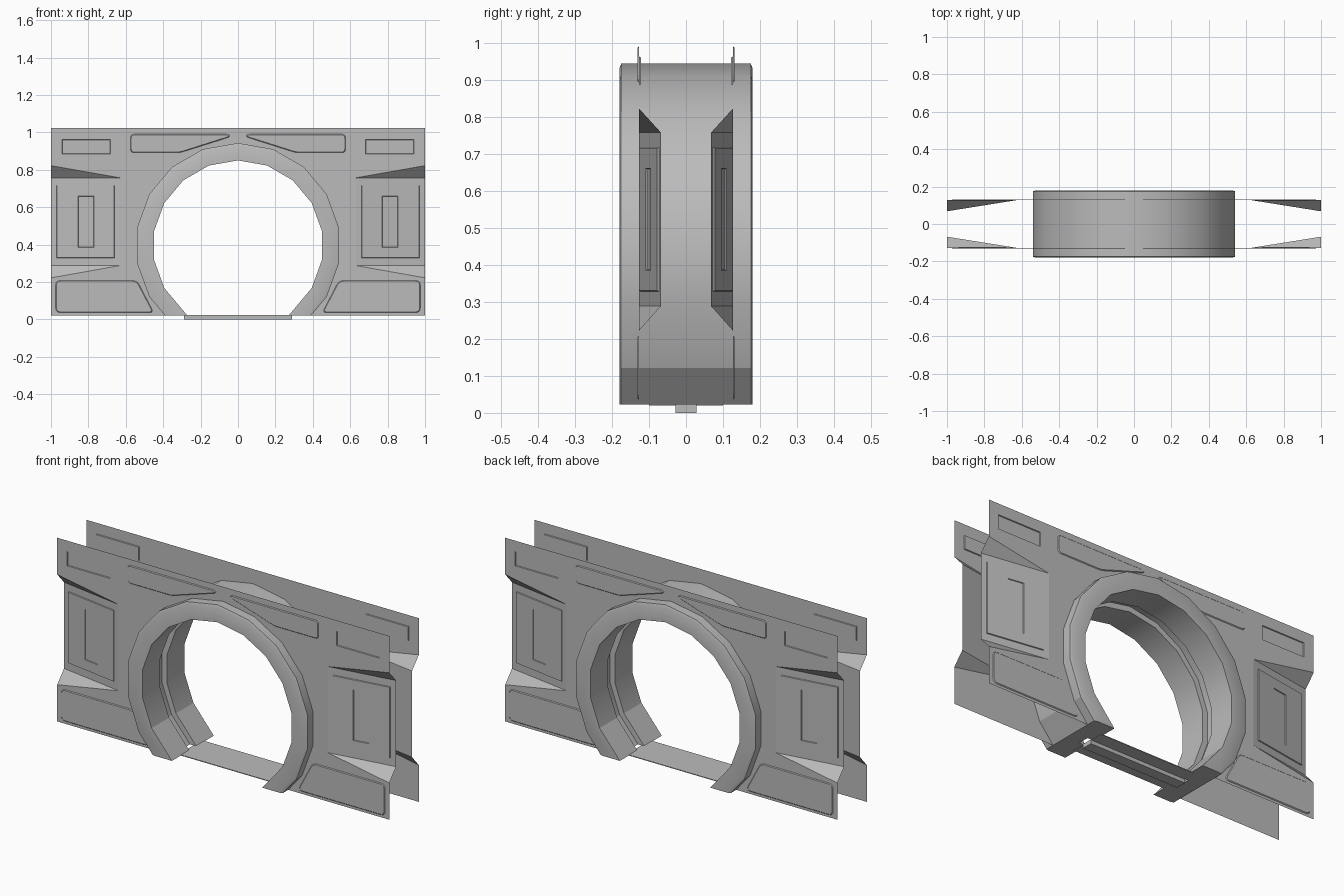
import bpy, bmesh, math
from mathutils import Vector

if "Cube" in bpy.data.objects:
    bpy.data.objects.remove(bpy.data.objects["Cube"])

grey = bpy.data.materials.new("plain_grey")
grey.use_nodes = True
GREY = (0.5, 0.5, 0.5, 1)
grey.diffuse_color = GREY
grey.node_tree.nodes["Principled BSDF"].inputs["Base Color"].default_value = GREY

FLOOR, WALL_Y, HUB_Z = 0.022, -0.127, 0.395
POCKET_X, POCKET_DEPTH = 0.63, 0.059


def make_object(name, bm):
    mesh = bpy.data.meshes.new(name)
    bm.to_mesh(mesh)
    bm.free()
    mesh.materials.append(grey)
    obj = bpy.data.objects.new(name, mesh)
    bpy.context.collection.objects.link(obj)
    return obj


def arch(r):
    """Right half of the arch from the crown to the floor, as (x, z)."""
    pts = [(r * math.cos(math.radians(a)), HUB_Z + r * math.sin(math.radians(a)))
           for a in range(90, -51, -20)]
    pts[0] = (0, pts[0][1])
    (x0, z0), (x1, z1) = pts[-2:]
    t = (z0 - FLOOR) / (z0 - z1)
    pts[-1] = (x0 + (x1 - x0) * t, FLOOR)
    return pts


# 2D outline helpers, all outlines run counter-clockwise
def rect(x0, x1, z0, z1):
    return [(x0, z0), (x1, z0), (x1, z1), (x0, z1)]


def inset(pts, d):
    out = []
    for i, p in enumerate(pts):
        p, a, b = Vector(p), Vector(pts[i - 1]), Vector(pts[(i + 1) % len(pts)])
        u, v = (p - a).normalized(), (b - p).normalized()
        n1, n2 = Vector((-u.y, u.x)), Vector((-v.y, v.x))
        out.append(tuple(p + (n1 + n2) * d / (1 + n1.dot(n2))))
    return out


def rounded(pts, r):
    out = []
    for i, p in enumerate(pts):
        p, a, b = Vector(p), Vector(pts[i - 1]), Vector(pts[(i + 1) % len(pts)])
        s = p + (a - p).normalized() * min(r, 0.35 * (a - p).length)
        e = p + (b - p).normalized() * min(r, 0.35 * (b - p).length)
        for t in (0, 0.33, 0.67, 1):
            out.append(tuple(s * (1 - t) ** 2 + p * 2 * t * (1 - t) + e * t * t))
    return out


# Maps from (x, z, depth) to space for the flat wall and the slanted pocket
def flat(x, z, d):
    return (x, WALL_Y + d, z)


def slant(x, z, d):
    return (x, WALL_Y + d + POCKET_DEPTH * (x - POCKET_X) / (1 - POCKET_X), z)


def fill(bm, loops, d, place):
    edges = []
    for loop in loops:
        vs = [bm.verts.new(place(x, z, d)) for x, z in loop]
        edges += [bm.edges.new((vs[i - 1], vs[i])) for i in range(len(vs))]
    bmesh.ops.triangle_fill(bm, use_beauty=True, edges=edges)


def step(bm, outline, d0, d1, place, hole=None, slope=0.004):
    """Raised plate or sunken tray with sloping edges."""
    inner = inset(outline, slope)
    a = [bm.verts.new(place(x, z, d0)) for x, z in outline]
    b = [bm.verts.new(place(x, z, d1)) for x, z in inner]
    for i in range(len(a)):
        bm.faces.new((a[i - 1], a[i], b[i], b[i - 1]))
    fill(bm, [inner] + ([hole] if hole else []), d1, place)


# Wall sheets: one quarter is built, then mirrored left-right and front-back
bm = bmesh.new()
PZ0, PZ1, EZ0, EZ1 = 0.288, 0.757, 0.222, 0.822
outline = [(0, 1.022), (1, 1.022), (1, EZ1), (POCKET_X, PZ1), (POCKET_X, PZ0),
           (1, EZ0), (1, FLOOR)] + arch(0.535)[::-1]
upper_tray = rect(0.683, 0.94, 0.885, 0.962)
fill(bm, [outline, upper_tray], 0, flat)
step(bm, upper_tray, 0, 0.005, flat, slope=0.002)

# Raised trim plates above and beside the arch
step(bm, rounded([(0.045, 0.99), (0.045, 0.975), (0.31, 0.891), (0.575, 0.891),
                  (0.575, 0.99)], 0.02), 0, -0.004, flat)
step(bm, rounded([(0.45, 0.036), (0.975, 0.036), (0.975, 0.208), (0.54, 0.208)], 0.025),
     0, -0.004, flat)

# Slanted side pocket with its slab and sunken slot
fill(bm, [rect(POCKET_X, 1, PZ0, PZ1)], 0, slant)
for edge_z, pocket_z in ((EZ1, PZ1), (EZ0, PZ0)):
    bm.faces.new([bm.verts.new(c) for c in (flat(POCKET_X, pocket_z, 0), flat(1, edge_z, 0),
                                            slant(1, pocket_z, 0))])
slot = rect(0.77, 0.855, 0.385, 0.66)
step(bm, rect(0.66, 0.97, 0.328, 0.717), 0, -0.005, slant, hole=slot, slope=0.002)
step(bm, slot, -0.005, -0.001, slant, slope=0.002)

bmesh.ops.remove_doubles(bm, verts=bm.verts, dist=0.0001)
bm.normal_update()
for f in bm.faces:
    if f.normal.y > 0:
        f.normal_flip()
wall = make_object("wall_sheets", bm)
mirror = wall.modifiers.new("mirror", "MIRROR")
mirror.use_axis = (True, True, False)

# Arch ring: a grooved section swept around the opening
section = [(0.535, -0.18), (0.548, -0.175), (0.548, 0.175), (0.535, 0.18),
           (0.455, 0.18), (0.455, 0.03), (0.485, 0.03), (0.485, -0.03),
           (0.455, -0.03), (0.455, -0.18)]
bm = bmesh.new()
rows = []
for r, y in section:
    half = arch(r)
    path = [(-x, z) for x, z in half[:0:-1]] + half
    rows.append([bm.verts.new((x, y, z)) for x, z in path])
for i in range(len(rows)):
    p, q = rows[i - 1], rows[i]
    for j in range(len(p) - 1):
        bm.faces.new((p[j], p[j + 1], q[j + 1], q[j]))
for end in (0, -1):
    bm.faces.new([row[end] for row in rows])
bmesh.ops.recalc_face_normals(bm, faces=bm.faces)
ring = make_object("arch_ring", bm)
bpy.ops.object.select_all(action="DESELECT")
bpy.context.view_layer.objects.active = ring
ring.select_set(True)
bpy.ops.object.shade_smooth_by_angle(angle=math.radians(25))
# Keep a crease where the ring straightens into its feet
for e in ring.data.edges:
    a, b = (ring.data.vertices[v].co for v in e.vertices)
    if abs(a.z - b.z) < 0.001 and 0.1 < a.z < 0.18:
        e.use_edge_sharp = True


# Threshold between the feet
def box(name, x, y, z0, z1):
    bm = bmesh.new()
    bmesh.ops.create_cube(bm, size=1)
    for v in bm.verts:
        v.co = (v.co.x * 2 * x, v.co.y * 2 * y, z0 if v.co.z < 0 else z1)
    return make_object(name, bm)


box("threshold_plate", 0.285, 0.1, FLOOR - 0.002, FLOOR + 0.002)
box("threshold_rail", 0.29, 0.029, 0, FLOOR)
